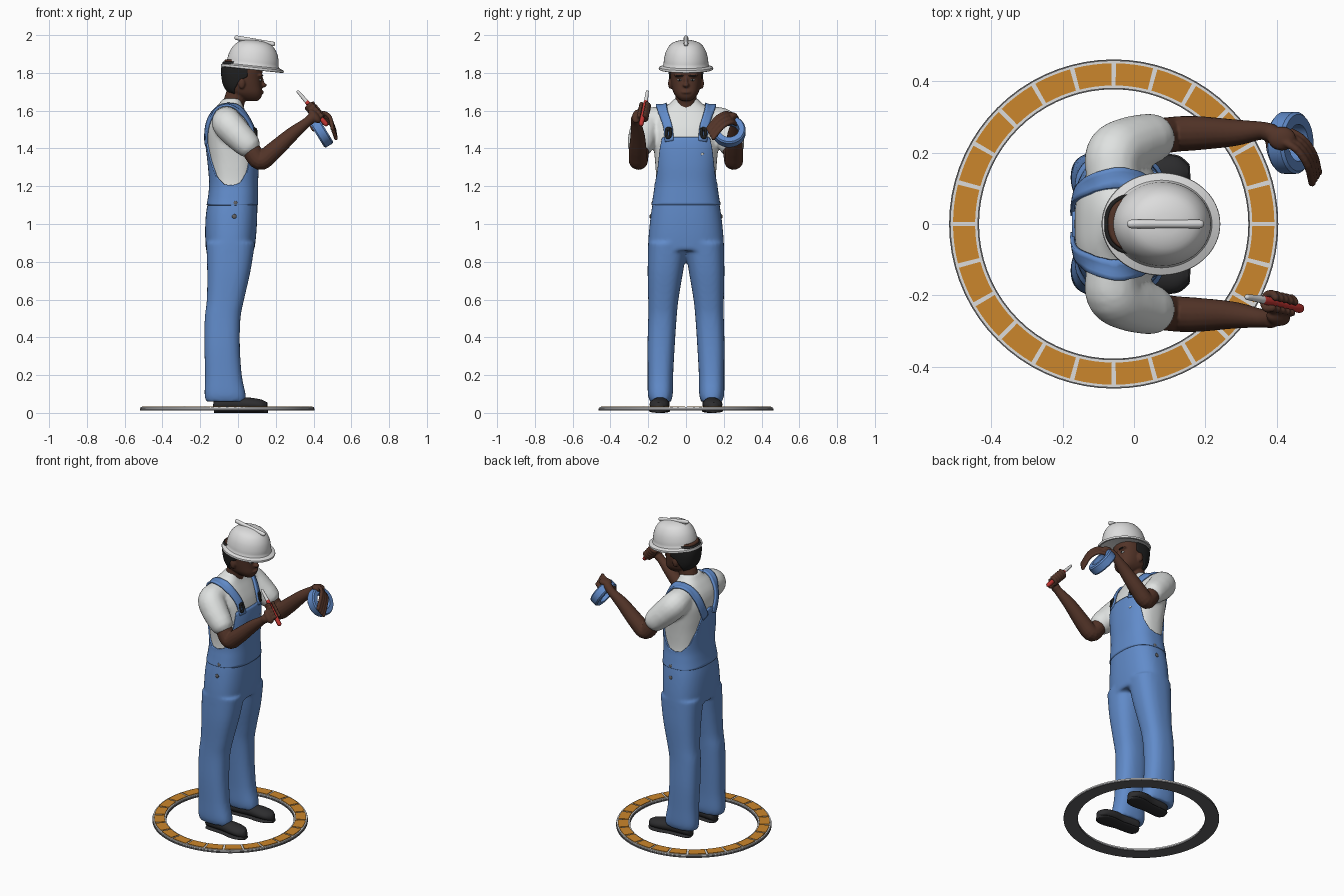
import bpy, bmesh, math
from mathutils import Vector, Matrix
from mathutils.bvhtree import BVHTree

if "Cube" in bpy.data.objects:
    bpy.data.objects.remove(bpy.data.objects["Cube"])


def material(name, r, g, b):
    m = bpy.data.materials.new(name)
    m.use_nodes = True
    m.diffuse_color = (r, g, b, 1)
    node = next(n for n in m.node_tree.nodes if n.type == 'BSDF_PRINCIPLED')
    node.inputs["Base Color"].default_value = (r, g, b, 1)
    node.inputs["Roughness"].default_value = 0.7
    return m


denim = material("denim blue", .12, .26, .59)
cotton = material("white cotton", .74, .76, .75)
shell = material("helmet white", .72, .72, .72)
skin = material("dark brown skin", .085, .034, .021)
black = material("black hair", .014, .014, .014)
leather = material("shoe black", .026, .026, .028)
orange = material("orange tile", .6, .24, .025)
grey = material("dark grey", .12, .12, .125)
red = material("red plastic", .52, .035, .03)


def finish(name, bm, mat, angle=40):
    bmesh.ops.recalc_face_normals(bm, faces=bm.faces)
    me = bpy.data.meshes.new(name)
    bm.to_mesh(me)
    bm.free()
    me.materials.append(mat)
    ob = bpy.data.objects.new(name, me)
    bpy.context.collection.objects.link(ob)
    for o in bpy.context.selected_objects:
        o.select_set(False)
    ob.select_set(True)
    bpy.context.view_layer.objects.active = ob
    bpy.ops.object.shade_smooth_by_angle(angle=math.radians(angle))
    return ob


def fuse(name, bm, mat, voxel, rounds):
    """Blend overlapping volumes into one smooth skin."""
    ob = finish(name, bm, mat)
    mod = ob.modifiers.new("blend", 'REMESH')
    mod.mode, mod.voxel_size, mod.use_smooth_shade = 'VOXEL', voxel, True
    mod = ob.modifiers.new("soften", 'SMOOTH')
    mod.factor, mod.iterations = .5, rounds
    deps = bpy.context.evaluated_depsgraph_get()
    ob.data = bpy.data.meshes.new_from_object(ob.evaluated_get(deps))
    ob.modifiers.clear()
    ob.data.materials.clear()
    ob.data.materials.append(mat)
    return ob


def smooth(pts, n=6):
    """Catmull-Rom through tuples of any length."""
    pts = [Vector(p) for p in pts]
    ext = [2 * pts[0] - pts[1]] + pts + [2 * pts[-1] - pts[-2]]
    out = []
    for a, b, c, d in zip(ext, ext[1:], ext[2:], ext[3:]):
        for i in range(n):
            t = i / n
            out.append(b + (c - a) * (t / 2) + (2 * a - 5 * b + 4 * c - d) * (t * t / 2)
                       + (3 * b - a - 3 * c + d) * (t ** 3 / 2))
    return out + [pts[-1]]


def loft(bm, rings, closed=True, caps=True):
    rows = [[bm.verts.new(p) for p in r] for r in rings]
    for r, s in zip(rows, rows[1:]):
        for i in range(len(r) if closed else len(r) - 1):
            j = (i + 1) % len(r)
            bm.faces.new((r[i], r[j], s[j], s[i]))
    if caps:
        bm.faces.new(rows[0])
        bm.faces.new(rows[-1])


def oval(sec, th, off=0, power=.8):
    z, back, front, y0, y1 = sec
    c, s = math.cos(th), math.sin(th)
    a, b = (front - back) / 2 + off, (y1 - y0) / 2 + off
    return Vector(((back + front) / 2 + a * math.copysign(abs(c) ** power, c),
                   (y0 + y1) / 2 + b * math.copysign(abs(s) ** power, s), z))


def body(bm, secs, off=0, n=48):
    loft(bm, [[oval(s, math.tau * i / n, off) for i in range(n)] for s in secs])


def tube(bm, pts, sides=16, n=5):
    """Round limb through (x, y, z, radius) points with domed ends."""
    path = [(p.xyz, p.w) for p in smooth(pts, n)]
    for end in (0, -1):
        (p, r), q = path[end], path[1 if end == 0 else -2][0]
        d = (p - q).normalized()
        dome = [(p + d * r * math.sin(a), r * math.cos(a)) for a in (.5, 1, 1.4)]
        path = dome[::-1] + path if end == 0 else path + dome
    rings, u, last = [], None, None
    for i, (p, r) in enumerate(path):
        d = (path[min(i + 1, len(path) - 1)][0] - path[max(i - 1, 0)][0]).normalized()
        u = d.orthogonal().normalized() if u is None else last.rotation_difference(d) @ u
        last, v = d, d.cross(u)
        rings.append([p + r * (u * math.cos(math.tau * k / sides) + v * math.sin(math.tau * k / sides))
                      for k in range(sides)])
    loft(bm, rings)


def blob(bm, at, size, turn=Matrix.Identity(4)):
    mat = Matrix.Translation(at) @ turn @ Matrix.Diagonal((*size, 1))
    bmesh.ops.create_uvsphere(bm, u_segments=20, v_segments=12, radius=1, matrix=mat)


def lathe(name, prof, mat, place, sx=1, sy=1, n=64, angle=40):
    bm = bmesh.new()
    ring = [[place @ Vector((r * sx * math.cos(math.tau * k / n), r * sy * math.sin(math.tau * k / n), z))
             for r, z in prof] for k in range(n + 1)]
    loft(bm, ring, caps=False)
    bmesh.ops.remove_doubles(bm, verts=bm.verts, dist=1e-5)
    return finish(name, bm, mat, angle)


def at_height(secs, z):
    for a, b in zip(secs, secs[1:]):
        if z <= b[0]:
            return a.lerp(b, max(0, (z - a[0]) / (b[0] - a[0])))
    return secs[-1]


def steps(table, x):
    for (a, p), (b, q) in zip(table, table[1:]):
        if x <= b:
            return p + (q - p) * (x - a) / (b - a)
    return table[-1][1]


def patch(name, secs, start, span, low, high, off, mat, n=120, m=24):
    """Cloth or hair layer over a lofted form, its edges set by angle."""
    bm, rings = bmesh.new(), []
    for i in range(n + 1):
        deg = start + span * i / n
        key = abs((deg + 180) % 360 - 180)
        lo, hi = steps(low, key), steps(high, key)
        rings.append([oval(at_height(secs, lo + (hi - lo) * j / m), math.radians(deg), off) for j in range(m + 1)])
    loft(bm, rings, closed=False, caps=False)
    bmesh.ops.remove_doubles(bm, verts=bm.verts, dist=1e-5)
    ob = finish(name, bm, mat)
    mod = ob.modifiers.new("thickness", 'SOLIDIFY')
    mod.thickness, mod.offset = .01, -1
    return ob


# Torso form shared by shirt and overalls: height, back, front, half width
torso = smooth([(z, b, f, -w, w) for z, b, f, w in (
    (.86, -.168, .085, .2), (.95, -.172, .095, .195), (1.05, -.168, .1, .184), (1.15, -.152, .1, .168),
    (1.22, -.147, .1, .16), (1.32, -.155, .105, .165), (1.42, -.166, .102, .175), (1.5, -.168, .085, .182),
    (1.56, -.155, .06, .17), (1.61, -.125, .035, .13), (1.64, -.1, .025, .085), (1.665, -.08, .02, .065))])

# Shirt with sleeves
bm = bmesh.new()
body(bm, [s for s in torso if s[0] > 1.1], -.002)
for s in (-1, 1):
    tube(bm, [(-.06, s * .13, 1.55, .075), (-.055, s * .195, 1.53, .082), (-.01, s * .222, 1.48, .08),
              (.045, s * .24, 1.425, .072)])
shirt = fuse("shirt", bm, cotton, .01, 5)
surface = BVHTree.FromObject(shirt, bpy.context.evaluated_depsgraph_get())

# Overalls: hips and legs, then the bib and back panel
bm = bmesh.new()
body(bm, [s for s in torso if s[0] < 1.2], .002)
legs = [(.06, -.17, .04, .078, .192), (.1, -.177, .04, .07, .202), (.2, -.174, .02, .068, .203),
        (.35, -.178, .01, .06, .204), (.5, -.176, .013, .05, .2), (.6, -.165, .032, .04, .2),
        (.75, -.163, .066, .015, .203), (.9, -.168, .09, -.01, .2)]
for s in (-1, 1):
    body(bm, smooth([(z, b, f, s * i, s * o) for z, b, f, i, o in legs], 4))
fuse("overalls_trousers", bm, denim, .01, 5)
edge = [(0, 1.46), (38, 1.46), (48, 1.39), (62, 1.275), (78, 1.22), (92, 1.205), (108, 1.21),
        (130, 1.25), (150, 1.34), (165, 1.45), (180, 1.47)]
patch("overalls_bib", torso, -180, 360, [(0, 1.1), (180, 1.1)], edge, .006, denim)


# Straps and fittings laid on the shirt
def on_shirt(p, lift):
    hit, normal, _, _ = surface.find_nearest(Vector(p))
    return hit + normal * lift


for s, side in ((-1, "right"), (1, "left")):
    path = smooth([(.11, s * .092, 1.44), (.085, s * .1, 1.52), (.03, s * .125, 1.6), (-.05, s * .135, 1.65),
                   (-.13, s * .11, 1.6), (-.18, s * .08, 1.5), (-.18, s * .045, 1.42)])
    rings = []
    for i, p in enumerate(path):
        d = path[min(i + 1, len(path) - 1)] - path[max(i - 1, 0)]
        _, normal, _, _ = surface.find_nearest(p)
        across = d.cross(normal).normalized()
        rings.append([on_shirt(p + across * w, .008) for w in (-.025, -.012, 0, .012, .025)])
    bm = bmesh.new()
    loft(bm, rings, closed=False, caps=False)
    mod = finish(side + "_strap", bm, denim).modifiers.new("thickness", 'SOLIDIFY')
    mod.thickness, mod.offset = .012, 0
    bm = bmesh.new()
    for dy, dz, w, h in ((0, 1.505, .02, .012), (.012, 1.48, .008, .03), (-.012, 1.48, .008, .03), (0, 1.46, .014, .01)):
        blob(bm, on_shirt((.1, s * .095 + dy, dz), .014), (.008, w, h))
    finish(side + "_buckle", bm, black)
    bm = bmesh.new()
    for z in (1.11, 1.04):
        blob(bm, oval(at_height(torso, z), s * math.pi / 2, .003) + Vector((.015, 0, 0)), (.012, .005, .012))
    finish(side + "_buttons", bm, grey)
bm = bmesh.new()
blob(bm, oval(at_height(torso, 1.37), .42, .006), (.004, .009, .006))
finish("bib_tag", bm, cotton)

# Shoes
for s, side in ((-1, "right"), (1, "left")):
    turn = Matrix.Translation((0, s * .135, 0)) @ Matrix.Rotation(s * .07, 4, 'Z')
    bm = bmesh.new()
    for x0, wide, low, tops in ((0, 1, .012, (.06, .08, .085, .085, .08, .07, .055)), (.003, 1.06, 0, [.02] * 7)):
        outline = zip((-.13, -.115, -.06, 0, .07, .125, .155), (.022, .04, .043, .042, .052, .046, .02), tops)
        loft(bm, [[turn @ Vector((x + x0, w * wide * math.cos(a), low + (t - low) * (.5 + .5 * math.sin(a))))
                   for a in (math.tau * k / 20 for k in range(20))] for x, w, t in smooth(list(outline), 4)])
    finish(side + "_shoe", bm, leather, 60)

# Right arm with a fist around the knife handle
grip, tail = Vector((.365, -.213, 1.645)), Vector((.465, -.237, 1.53))
axis = (tail - grip).normalized()
upper = [(0, .215, 1.47, .047), (.06, .242, 1.405, .05), (.115, .252, 1.335, .05), (.18, .255, 1.38, .048),
         (.28, .256, 1.47, .038)]
bm = bmesh.new()
tube(bm, [(x, -y, z, r) for x, y, z, r in upper] + [(.36, -.265, 1.535, .026), (.385, -.266, 1.555, .027)])
blob(bm, (.405, -.26, 1.57), (.026, .022, .045), axis.to_track_quat('Z', 'Y').to_matrix().to_4x4())
u = axis.cross(Vector((0, 1, 0))).normalized()
v = axis.cross(u)
for k in range(5):
    c = grip + axis * (.025 + .021 * k)
    tube(bm, [(*(c + .023 * (u * math.cos(a) + v * math.sin(a))), .011) for a in (1, 2, 3, 4, 5, 5.8)], 10, 3)
fuse("right_arm", bm, skin, .0045, 3)
bm = bmesh.new()
tube(bm, [(*grip, .012), (*tail, .013)])
finish("knife_handle", bm, red)
bm = bmesh.new()
tube(bm, [(.318, -.205, 1.7, .008), (*grip, .011)])
finish("knife_blade", bm, shell)

# Left arm with fingers draped over the tape roll
bm = bmesh.new()
tube(bm, upper + [(.355, .262, 1.53, .026), (.385, .256, 1.555, .026)])
blob(bm, (.415, .24, 1.572), (.04, .034, .02))
for k in range(4):
    shift = Vector((.006, .01, -.017)) * k
    tube(bm, [(*(Vector(p) + shift), .011) for p in
              ((.41, .235, 1.58), (.455, .21, 1.588), (.487, .165, 1.565), (.5, .115, 1.505))], 10, 3)
tube(bm, [(.38, .25, 1.55, .014), (.385, .2, 1.53, .012), (.4, .165, 1.5, .011)], 10, 3)
fuse("left_arm", bm, skin, .0045, 3)
facing = Vector((.85, 0, .52)).to_track_quat('Z', 'Y').to_matrix().to_4x4()
lathe("tape_roll", [(.052, -.028), (.08, -.028), (.087, -.02), (.087, .02), (.08, .028), (.052, .028)], denim,
      Matrix.Translation((.438, .228, 1.49)) @ facing, n=40)

# Head with neck, nose, lips, brows and ears
head = smooth([(z, b, f, -w, w) for z, b, f, w in (
    (1.652, .04, .105, .026), (1.67, .0, .122, .048), (1.695, -.045, .128, .066), (1.73, -.07, .125, .076),
    (1.77, -.08, .124, .082), (1.82, -.083, .13, .085), (1.87, -.07, .12, .078))])
bm = bmesh.new()
body(bm, head)
tube(bm, [(-.035, 0, 1.58, .062), (-.02, 0, 1.65, .056), (.01, 0, 1.74, .055)])
blob(bm, (.13, 0, 1.735), (.022, .017, .013))
blob(bm, (.126, 0, 1.75), (.012, .01, .03))
blob(bm, (.125, 0, 1.698), (.012, .026, .01))
for s in (-1, 1):
    blob(bm, (.115, s * .035, 1.787), (.018, .028, .01))
    blob(bm, (.02, s * .083, 1.745), (.018, .012, .03))
fuse("head", bm, skin, .005, 2)
patch("hair", head, 80, 200, [(80, 1.78), (95, 1.76), (105, 1.73), (130, 1.69), (180, 1.675)],
      [(0, 1.86), (180, 1.86)], .007, black, 60, 12)
for s, side in ((-1, "right"), (1, "left")):
    for part, at, size, mat in (("eye", (.116, .034, 1.763), (.009, .013, .006), cotton),
                                ("pupil", (.123, .034, 1.763), (.004, .005, .005), black),
                                ("eyebrow", (.129, .035, 1.785), (.006, .022, .004), black)):
        bm = bmesh.new()
        blob(bm, (at[0], s * at[1], at[2]), size)
        finish(side + "_" + part, bm, mat)

# Hard hat, tipped slightly forward, with its crest
tip = Matrix.Translation((.075, 0, 1.818)) @ Matrix.Rotation(.105, 4, 'Y')
dome = [(1, 0), (1.01, .006), (1, .012), (.86, .02)] + [tuple(p) for p in smooth(
    [(.83, .03), (.81, .06), (.73, .1), (.56, .135), (.3, .152), (0, .157)], 3)] + [(0, .02), (.82, .008), (.96, -.002)]
lathe("hard_hat", dome, shell, tip, .166, .143)
bm = bmesh.new()
tube(bm, [(-.008, 0, 1.986, .012), (.185, 0, 1.953, .012)])
blob(bm, (.085, 0, 1.95), (.085, .011, .025), Matrix.Rotation(.17, 4, 'Y'))
finish("hard_hat_crest", bm, shell)

# Floor ring: grey base, white frame and orange tiles
centre = Matrix.Translation((-.057, 0, 0))
lathe("ring_base", [(.378, .012), (.462, .012), (.462, .022), (.378, .022)], grey, centre, n=72)
lathe("ring_frame", [(.381, .02), (.459, .02), (.459, .03), (.381, .03)], shell, centre, n=72)
bm = bmesh.new()
for k in range(24):
    a0 = math.tau * k / 24
    gap = .014
    loft(bm, [[centre @ Vector((r * math.cos(a), r * math.sin(a), z))
               for r, z in ((.389, .025), (.451, .025), (.451, .034), (.389, .034))]
              for a in (a0 + gap + (math.tau / 24 - 2 * gap) * j / 4 for j in range(5))])
finish("ring_tiles", bm, orange, 30)
